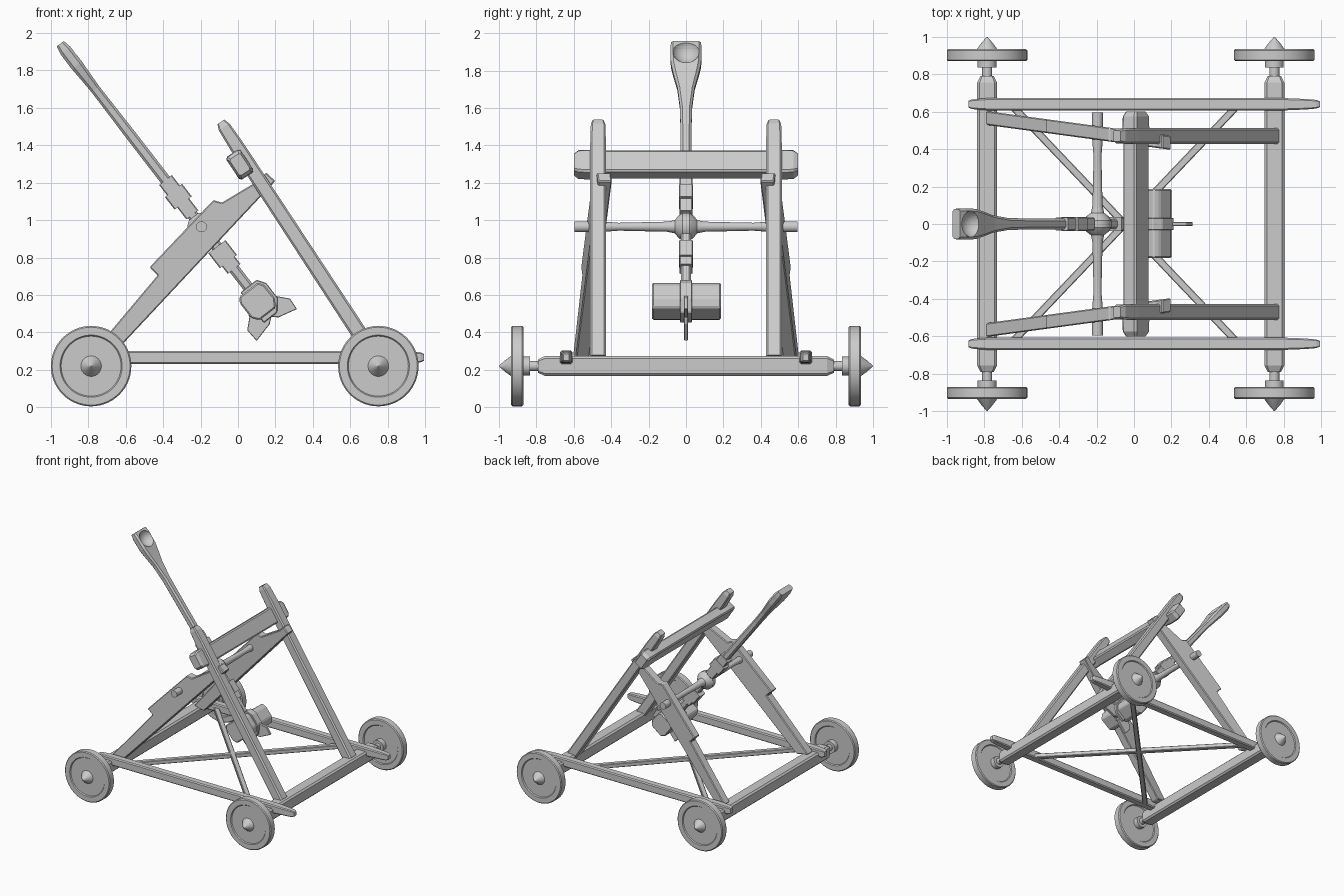
import bpy, bmesh, math
from mathutils import Vector as V

if "Cube" in bpy.data.objects:
    bpy.data.objects.remove(bpy.data.objects["Cube"])

def finish(name, bm, bevel=0):
    bmesh.ops.recalc_face_normals(bm, faces=bm.faces[:])
    me = bpy.data.meshes.new(name)
    bm.to_mesh(me)
    bm.free()
    ob = bpy.data.objects.new(name, me)
    bpy.context.collection.objects.link(ob)
    if bevel:
        m = ob.modifiers.new("bevel", 'BEVEL')
        m.width = bevel
        m.segments = 1
    return ob

def skin(bm, rings):
    # bridge consecutive closed rings and cap the ends
    n = len(rings[0])
    vs = [[bm.verts.new(p) for p in r] for r in rings]
    for r, q in zip(vs, vs[1:]):
        for i in range(n):
            bm.faces.new((r[i], r[(i + 1) % n], q[(i + 1) % n], q[i]))
    bm.faces.new(vs[0])
    bm.faces.new(vs[-1])

def beam(name, p0, d, up, stations, ch=0.25):
    # chamfered timber: stations are (distance, half width, half depth along up)
    p0, d, up = V(p0), V(d).normalized(), V(up)
    a = d.cross(up).normalized()
    b = a.cross(d)
    rings = []
    for s, ha, hb in stations:
        c = ch * min(ha, hb)
        pts = [(ha, hb - c), (ha - c, hb), (c - ha, hb), (-ha, hb - c),
               (-ha, c - hb), (c - ha, -hb), (ha - c, -hb), (ha, c - hb)]
        rings.append([p0 + d * s + a * u + b * w for u, w in pts])
    bm = bmesh.new()
    skin(bm, rings)
    return finish(name, bm)

def lathe(name, x, z, prof, sg=1, n=48):
    # turned part about the y direction: profile is (radius, y)
    rings = [[V((x + r * math.cos(k * math.tau / n), y * sg, z + r * math.sin(k * math.tau / n)))
              for k in range(n)] for r, y in prof]
    bm = bmesh.new()
    skin(bm, rings)
    ob = finish(name, bm)
    for p in ob.data.polygons:
        p.use_smooth = True
    ob.data.set_sharp_from_angle(angle=math.radians(30))
    return ob

def prism(name, pts, y0, y1, slope=0, bevel=0.006):
    # side profile extruded along y, optionally slanting in plan
    bm = bmesh.new()
    skin(bm, [[V((x, y + slope * x, z)) for x, z in pts] for y in (y0, y1)])
    return finish(name, bm, bevel)

# Axle beams, wheels and hubs
for tag, x in (("rear", -0.785), ("front", 0.75)):
    beam(tag + "_axle_beam", (x, 0, 0.22), (0, 1, 0), (0, 0, 1),
         [(-0.79, .036, .036), (-0.755, .053, .053), (0.755, .053, .053), (0.79, .036, .036)])
    for sg, side in ((-1, "right"), (1, "left")):
        lathe(f"{tag}_{side}_axle_stub", x, 0.22,
              [(.027, .77), (.027, .835), (.05, .835), (.05, .885)], sg, 32)
        lathe(f"{tag}_{side}_wheel", x, 0.22,
              [(.04, .878), (.16, .878), (.166, .87), (.208, .87), (.215, .877), (.215, .928),
               (.208, .935), (.166, .935), (.16, .927), (.04, .927)], sg, 56)
        lathe(f"{tag}_{side}_hub_cone", x, 0.22,
              [(.04, .92), (.055, .934), (.03, .968), (.002, 1.0)], sg, 32)

# Side rails, leaning posts and slanting braces
SD, WD = V((.683, .73)), V((-.73, .683))
brace = [(-.13, 0), (1.17, 0), (1.17, .067), (1.115, .065), (.89, .13),
         (.87, .172), (.374, .176), (.372, .115), (-.19, .085)]
brace = [tuple(V((-.60, .355)) + SD * s + WD * w) for s, w in brace]
post_d = V((.655, 0, -1)).normalized()
for sg, side in ((-1, "right"), (1, "left")):
    beam(side + "_side_rail", (0, sg * .64, .267), (1, 0, 0), (0, 0, 1),
         [(-.885, .018, .022), (-.865, .026, .03), (-.78, .033, .035), (.8, .033, .035),
          (.92, .028, .03), (.975, .023, .027), (.995, .015, .018)])
    beam(side + "_post", (-.085, sg * .47, 1.515), post_d, (0, 1, 0),
         [(-.012, .022, .03), (.02, .034, .039), (.14, .039, .042), (1.505, .043, .043)])
    prism(side + "_brace", brace, sg * .46 - .037, sg * .46 + .037, -sg * .135)

# Crossbar between the posts
beam("crossbar", (.01, 0, 1.297), (0, 1, 0), post_d,
     [(-.6, .034, .052), (-.575, .045, .07), (-.5, .046, .073), (-.42, .042, .068),
      (.42, .042, .068), (.5, .046, .073), (.575, .045, .07), (.6, .034, .052)])

# Crossed floor struts
for sg, side in ((-1, "right"), (1, "left")):
    p, q = V((-.64, sg * .62, .25)), V((.54, -sg * .62, .25))
    L = (q - p).length
    beam(side + "_floor_strut", p, q - p, (0, 0, 1), [(0, .02, .018), (L, .02, .018)])

# Pivot rod with a swollen middle
PX, PZ = -.195, .965
half = [(.075, .018), (.06, .04), (.035, .06), (.027, .1), (.021, .36), (.029, .46), (.029, .595)]
lathe("pivot_rod", PX, PZ, [(r, -y) for r, y in reversed(half)] + half, 1, 24)

# Throwing arm with a spoon end
P = V((PX, 0, PZ))
up = V((-.61, 0, .79)).normalized()
n = V((.79, 0, .61)).normalized()
arm = beam("throwing_arm", P, up, (0, 1, 0),
           [(-.58, .028, .028), (-.1, .03, .028), (.3, .029, .028), (.6, .029, .029), (.8, .027, .032),
            (.93, .026, .046), (1.02, .03, .067), (1.09, .034, .081), (1.19, .033, .084),
            (1.235, .024, .08)], .45)
bm = bmesh.new()
bmesh.ops.create_uvsphere(bm, u_segments=32, v_segments=16, radius=.076)
bmesh.ops.translate(bm, verts=bm.verts[:], vec=P + up * 1.153 + n * .062)
cutter = finish("spoon_cutter", bm)
cutter.hide_render = True
cutter.hide_set(True)
m = arm.modifiers.new("bowl", 'BOOLEAN')
m.operation = 'DIFFERENCE'
m.object = cutter

# Collars clamped round the arm
for name, t0, t1, ha, hb in (("upper_collar", .16, .245, .058, .037), ("upper_sleeve", .235, .315, .043, .034),
                             ("upper_inner_sleeve", .08, .17, .04, .035), ("lower_collar", -.235, -.135, .058, .037),
                             ("lower_sleeve", -.285, -.225, .043, .034)):
    beam(name, P, up, (0, 1, 0), [(t0, ha, hb), (t1, ha, hb)], .15)

# Counterweight block and its tail fin
def local(pts):
    return [(PX - up.x * u + n.x * w, PZ - up.z * u + n.z * w) for u, w in pts]

prism("counterweight", local([(.42, -.07), (.42, .055), (.45, .075), (.54, .078), (.585, .05),
                              (.585, -.06), (.55, -.088), (.45, -.088)]), -.182, .187, 0, .008)
prism("counterweight_strap", local([(.405, -.05), (.405, .06), (.45, .09), (.55, .09), (.61, .04),
                                    (.61, -.05)]), -.033, .033, 0, .004)
prism("tail_fin", local([(.5, -.08), (.54, -.094), (.587, -.145), (.663, -.14), (.635, -.03), (.61, 0),
                         (.635, .03), (.66, .135), (.593, .14), (.53, .083), (.5, .07)]), -.011, .011, 0, .003)
